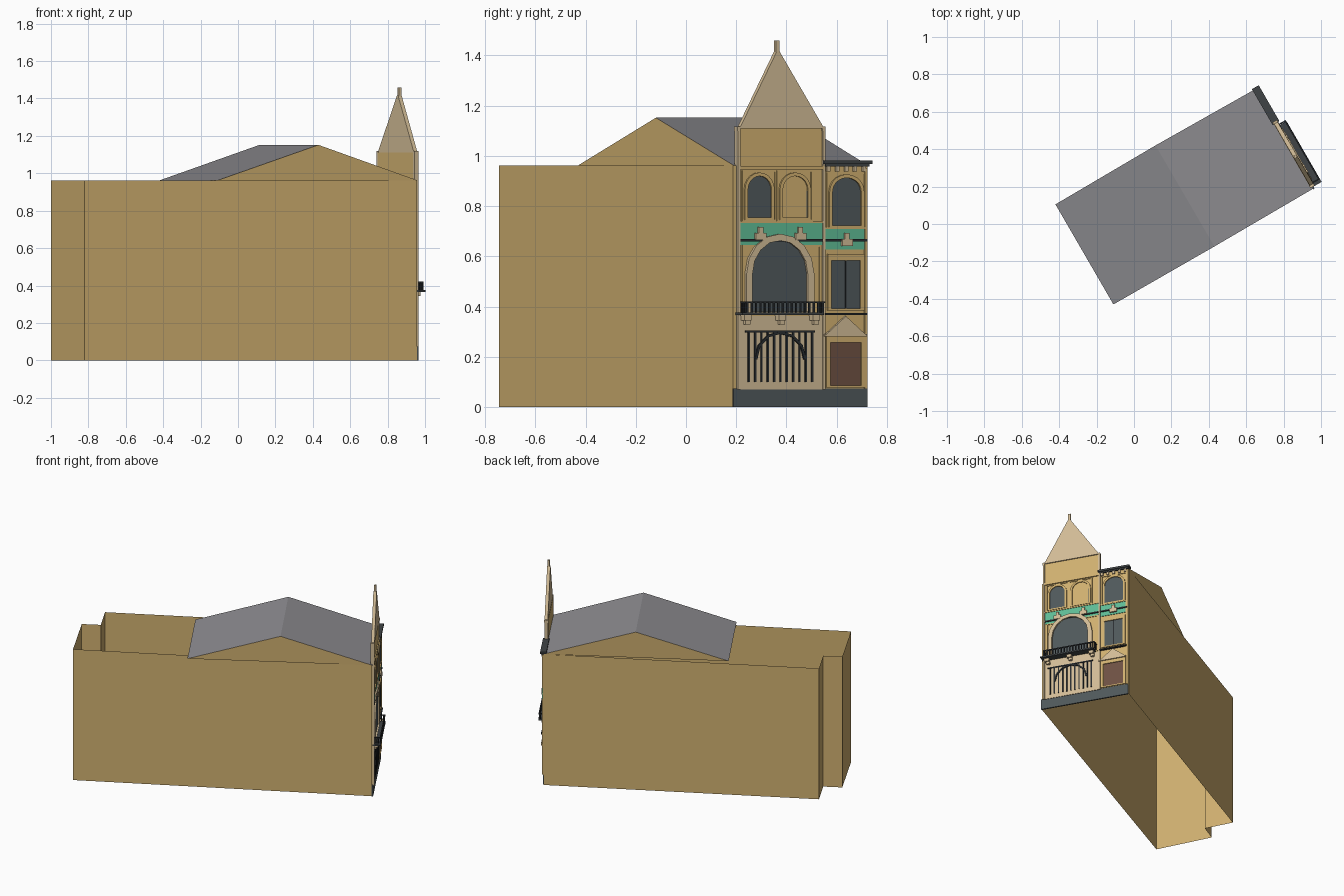
import bpy, bmesh, math
from mathutils import Vector


def material(name, r, g, b):
    lin = lambda c: ((c / 255 + 0.055) / 1.055) ** 2.4
    m = bpy.data.materials.new(name)
    m.diffuse_color = (lin(r), lin(g), lin(b), 1)
    return m


WALL = material("sandy wall", 208, 176, 112)
TAN = material("pale stone", 210, 188, 150)
ROOF = material("grey roof", 141, 140, 144)
DARK = material("charcoal", 80, 88, 91)
SLATE = material("dark slate", 64, 68, 70)
IRON = material("dark iron", 42, 46, 49)
GREEN = material("green band", 95, 188, 149)
DOOR = material("brown door", 110, 81, 67)

# Facade frame: corner, direction along the facade, outward direction
CORNER = Vector((0.96, 0.19, 0))
ALONG = Vector((-0.5, 0.866, 0))
OUT = Vector((0.866, 0.5, 0))


def mesh(name, verts, faces, mats, solid=True, rule=None):
    me = bpy.data.meshes.new(name)
    me.from_pydata([tuple(v) for v in verts], [], faces)
    for m in mats:
        me.materials.append(m)
    if rule:
        for p in me.polygons:
            p.material_index = rule(p)
    if solid:
        bm = bmesh.new()
        bm.from_mesh(me)
        bmesh.ops.recalc_face_normals(bm, faces=bm.faces)
        bm.to_mesh(me)
        bm.free()
    ob = bpy.data.objects.new(name, me)
    bpy.context.collection.objects.link(ob)
    return ob


def place(y, z, n, front):
    """Elevation coordinates (world y, z as seen on plane `front`) at depth n."""
    v = (y - 0.19 - 0.5 * front) / 0.866
    return CORNER + ALONG * v + OUT * n + Vector((0, 0, z))


def plate(name, pts, n0, n1, mat):
    """Extrude an elevation outline from depth n0 to n1."""
    k = len(pts)
    verts = [place(y, z, n, n1) for n in (n0, n1) for y, z in pts]
    faces = [list(range(k)), list(range(k, 2 * k))]
    faces += [[i, (i + 1) % k, k + (i + 1) % k, k + i] for i in range(k)]
    return mesh(name, verts, faces, [mat])


def box(name, y0, y1, z0, z1, n0, n1, mat):
    return plate(name, rect(y0, y1, z0, z1), n0, n1, mat)


def ring(name, outer, inner, n0, n1, mat):
    """Frame between two outlines with the same number of points."""
    k = len(outer)
    verts = [place(y, z, n, n1) for n in (n0, n1) for loop in (outer, inner) for y, z in loop]
    faces = []
    for i in range(k):
        j = (i + 1) % k
        for a, b in ((0, k), (2 * k, 3 * k), (0, 2 * k), (k, 3 * k)):
            faces.append([a + i, a + j, b + j, b + i])
    return mesh(name, verts, faces, [mat])


def rect(y0, y1, z0, z1):
    return [(y0, z0), (y1, z0), (y1, z1), (y0, z1)]


def arch(y0, y1, z0, spring, top, seg=10):
    c, r = (y0 + y1) / 2, (y1 - y0) / 2
    curve = [(c + r * math.cos(math.pi * i / seg),
              spring + (top - spring) * math.sin(math.pi * i / seg)) for i in range(seg + 1)]
    return [(y0, z0), (y1, z0)] + curve


# Open-topped walls with a step at the back
plan = [(0.957, 0.188), (0.650, 0.721), (-0.98, -0.145), (-0.888, -0.325), (-1.0, -0.387), (-0.82, -0.745)]
k = len(plan)
mesh("walls", [(x, y, z) for z in (0, 0.962) for x, y in plan],
     [[i, (i + 1) % k, k + (i + 1) % k, k + i] for i in range(k)], [WALL], solid=False)

# Gabled roof with wall-coloured gable ends
mesh("roof", [(0.96, 0.19, 0.962), (0.655, 0.725, 0.962), (-0.42, 0.105, 0.962), (-0.11, -0.43, 0.962),
              (0.43, -0.12, 1.152), (0.115, 0.42, 1.152)],
     [[0, 1, 5, 4], [2, 3, 4, 5], [3, 0, 4], [1, 2, 5]], [ROOF, WALL],
     solid=False, rule=lambda p: int(abs(p.normal.z) < 0.3))

# Facade bodies and plinth
box("plinth", 0.19, 0.722, 0, 0.075, -0.005, 0.005, DARK)
box("tower_wall", 0.21, 0.55, 0.07, 1.11, -0.012, 0.004, WALL)
box("right_bay_wall", 0.55, 0.722, 0.07, 0.965, -0.005, 0.004, WALL)

# Tower gable, finial and edge pilasters
plate("tower_gable", [(0.214, 1.11), (0.55, 1.11), (0.373, 1.415), (0.361, 1.415)], -0.010, 0.012, TAN)
box("finial", 0.358, 0.372, 1.405, 1.46, -0.005, 0.009, TAN)
for y in (0.207, 0.546):
    box("pilaster", y, y + 0.01, 0.07, 0.96, 0, 0.012, TAN)
    box("pilaster_top", y - 0.001, y + 0.01, 0.96, 1.105, -0.013, 0.012, TAN)
    box("pilaster_cap", y - 0.002, y + 0.01, 1.1, 1.118, -0.014, 0.013, TAN)
box("right_pilaster", 0.712, 0.722, 0.075, 0.95, 0, 0.01, WALL)

# Upper arched windows: frame, surround and glass (the second one is blind)
windows = [(0.243, 0.345, 0.75, 0.925, DARK), (0.382, 0.49, 0.75, 0.925, WALL),
           (0.58, 0.702, 0.72, 0.918, DARK)]
for y0, y1, z0, z1, glass in windows:
    spring = z1 - 0.06
    plate("window_pane", arch(y0, y1, z0, spring, z1), 0.001, 0.006, glass)
    ring("window_arch", arch(y0 - 0.008, y1 + 0.008, z0 - 0.006, spring, z1 + 0.009),
         arch(y0 + 0.004, y1 - 0.004, z0 + 0.004, spring, z1 - 0.005), 0.001, 0.013, WALL)
    ring("window_surround", rect(y0 - 0.019, y1 + 0.015, z0 - 0.01, z1 + 0.016),
         rect(y0 - 0.013, y1 + 0.009, z0 - 0.003, z1 + 0.01), 0.001, 0.009, WALL)
box("blind_window_edge", 0.48, 0.486, 0.755, 0.86, 0.004, 0.0075, DARK)
box("tower_string_course", 0.215, 0.55, 0.945, 0.96, 0.001, 0.012, WALL)

# Green bands with dark stripes and stone corbels
for y0, y1, z0, z1, stripe in ((0.217, 0.546, 0.645, 0.732, 0.665), (0.556, 0.722, 0.628, 0.71, 0.665)):
    box("green_band", y0, y1, z0, z1, 0.001, 0.008, GREEN)
    box("band_stripe", y0, y1, stripe - 0.005, stripe + 0.005, 0.001, 0.014, IRON)
    box("band_moulding", y0, y1, z1, z1 + 0.008, 0.001, 0.012, WALL)
for y, z in ((0.3, 0.665), (0.458, 0.665), (0.643, 0.642)):
    box("corbel", y - 0.021, y + 0.021, z, z + 0.028, 0.001, 0.02, TAN)
    box("corbel_top", y - 0.01, y + 0.008, z + 0.028, z + 0.052, 0.001, 0.018, TAN)

# Large arched window with stone frame
plate("large_window_glass", arch(0.262, 0.488, 0.37, 0.53, 0.665, 8), 0.001, 0.0085, DARK)
ring("large_window_frame", arch(0.241, 0.511, 0.375, 0.53, 0.69, 8),
     arch(0.265, 0.485, 0.38, 0.53, 0.664, 8), 0.001, 0.018, TAN)
ring("large_window_surround", rect(0.225, 0.54, 0.37, 0.645), rect(0.232, 0.532, 0.378, 0.638),
     0.001, 0.008, WALL)

# Balcony: slab, balusters, rails and brackets
box("balcony_slab", 0.225, 0.55, 0.366, 0.376, 0, 0.055, SLATE)
box("balcony_rail", 0.24, 0.55, 0.414, 0.421, 0.046, 0.053, IRON)
for i in range(18):
    y = 0.241 + i * 0.0177
    box("baluster", y, y + 0.007, 0.376, 0.416, 0.047, 0.052, IRON)
for v in (0.029, 0.388):
    y = 0.19 + v * 0.866 + 0.027
    box("balcony_side_rail", y - 0.003, y + 0.003, 0.414, 0.421, 0.005, 0.053, IRON)
    for n in (0.012, 0.024, 0.036):
        yn = y - 0.027 + 0.5 * (n + 0.006)
        box("side_baluster", yn - 0.003, yn + 0.003, 0.376, 0.416, n, n + 0.006, IRON)
for y in (0.247, 0.384, 0.519):
    box("balcony_bracket", y - 0.014, y + 0.014, 0.345, 0.366, 0, 0.035, TAN)
    box("balcony_bracket_foot", y - 0.01, y + 0.01, 0.328, 0.345, 0, 0.025, TAN)

# Gate panel with bars and an iron arch
box("gate_panel", 0.213, 0.55, 0.07, 0.362, 0, 0.0085, TAN)
box("gate_top_bar", 0.237, 0.513, 0.298, 0.305, 0.006, 0.014, IRON)
for i in range(11):
    y = 0.248 + i * 0.0252
    box("gate_bar", y, y + 0.007, 0.1, 0.3, 0.006, 0.013, IRON)
plate("gate_arch", arch(0.275, 0.479, 0.19, 0.19, 0.302, 6)[2:]
      + arch(0.284, 0.47, 0.19, 0.19, 0.292, 6)[:1:-1], 0.006, 0.016, IRON)

# Right bay: middle window
box("middle_window_glass", 0.58, 0.696, 0.393, 0.583, 0.001, 0.006, DARK)
box("middle_window_mullion", 0.634, 0.639, 0.393, 0.583, 0.001, 0.009, IRON)
ring("middle_window_frame", rect(0.566, 0.71, 0.385, 0.61), rect(0.58, 0.695, 0.393, 0.583),
     0.001, 0.012, WALL)
box("right_string_course", 0.556, 0.722, 0.366, 0.374, 0.001, 0.018, IRON)

# Right bay: door with pediment
box("door", 0.575, 0.699, 0.085, 0.257, 0.001, 0.006, DOOR)
ring("door_frame", rect(0.56, 0.714, 0.078, 0.285), rect(0.576, 0.698, 0.086, 0.257), 0.001, 0.012, WALL)
plate("door_pediment", [(0.556, 0.287), (0.718, 0.287), (0.637, 0.362)], 0.001, 0.016, TAN)
box("pediment_ledge", 0.554, 0.72, 0.282, 0.291, 0.001, 0.02, TAN)

# Right bay: top cornice with small dentils
box("cornice", 0.55, 0.742, 0.967, 0.981, -0.02, 0.022, SLATE)
box("cornice_lower", 0.555, 0.73, 0.958, 0.968, -0.01, 0.016, SLATE)
for i in range(5):
    y = 0.562 + i * 0.0355
    box("dentil", y, y + 0.013, 0.938, 0.959, 0, 0.014, TAN)
